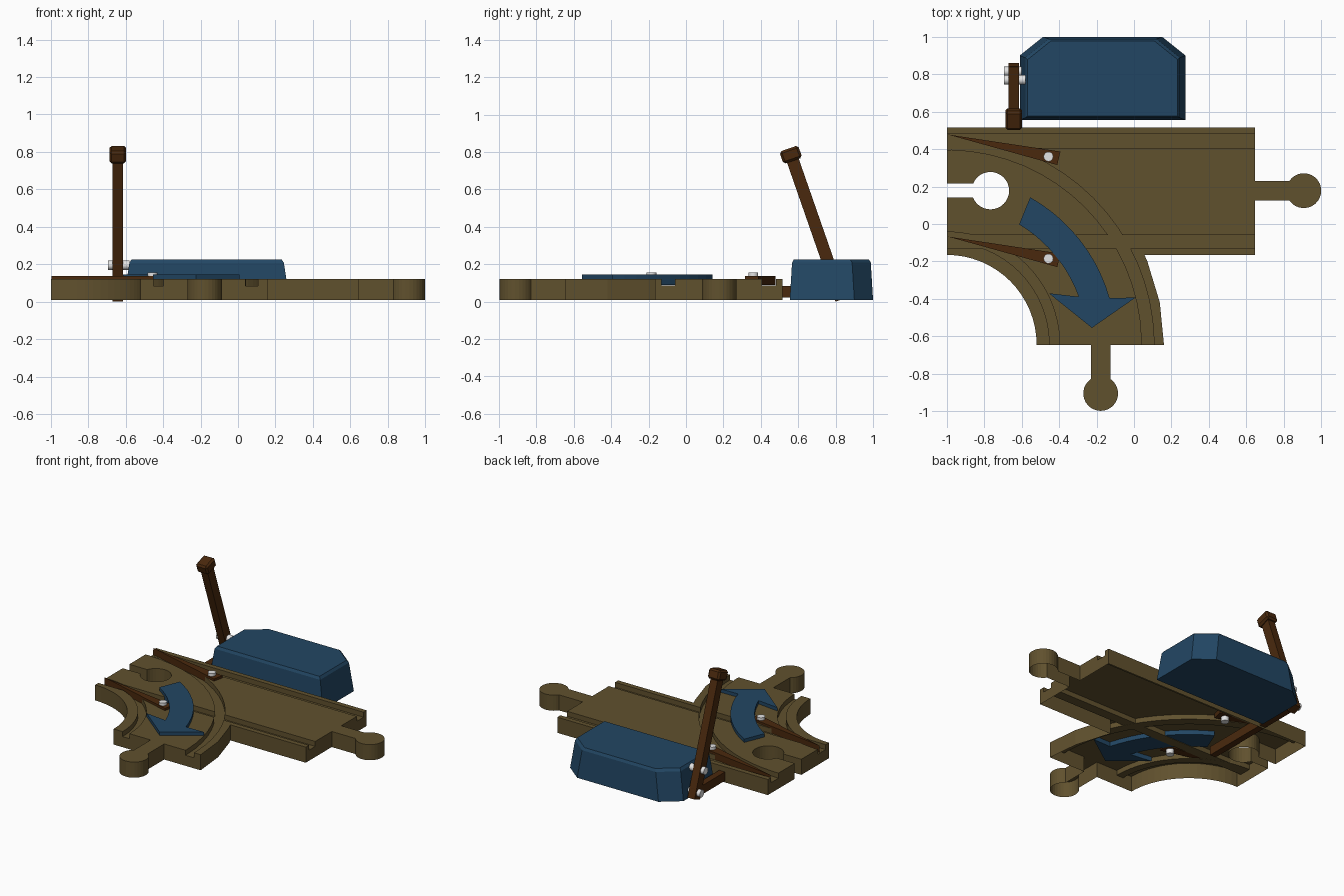
import bpy, bmesh
from math import sin, cos, asin, radians, degrees
from mathutils import Matrix

if "Cube" in bpy.data.objects:
    bpy.data.objects.remove(bpy.data.objects["Cube"])


def material(name, rgb):
    m = bpy.data.materials.new(name)
    m.diffuse_color = (*rgb, 1)
    m.use_nodes = True
    m.node_tree.nodes["Principled BSDF"].inputs["Base Color"].default_value = m.diffuse_color
    return m


TAN = material("tan track", (0.118, 0.082, 0.027))
BLUE = material("blue", (0.016, 0.062, 0.126))
BROWN = material("dark brown", (0.068, 0.022, 0.004))
WHITE = material("white metal", (0.78, 0.78, 0.78))


def finish(name, bm, mat):
    bmesh.ops.recalc_face_normals(bm, faces=bm.faces)
    me = bpy.data.meshes.new(name)
    bm.to_mesh(me)
    bm.free()
    me.materials.append(mat)
    ob = bpy.data.objects.new(name, me)
    bpy.context.collection.objects.link(ob)
    return ob


def loft(name, rings, mat):
    """Closed solid through rings of equal point count."""
    bm = bmesh.new()
    vs = [[bm.verts.new(p) for p in r] for r in rings]
    n = len(vs[0])
    for a, b in zip(vs, vs[1:]):
        for i in range(n):
            j = (i + 1) % n
            bm.faces.new((a[i], a[j], b[j], b[i]))
    bm.faces.new(vs[0][::-1])
    bm.faces.new(vs[-1])
    return finish(name, bm, mat)


def prism(name, pts, z0, z1, mat):
    return loft(name, [[(x, y, z) for x, y in pts] for z in (z0, z1)], mat)


def box(name, size, centre, mat, tilt=0, bevel=0):
    bm = bmesh.new()
    bmesh.ops.create_cube(bm, size=1, matrix=Matrix.Diagonal((*size, 1)))
    if bevel:
        bmesh.ops.bevel(bm, geom=bm.edges[:], offset=bevel, segments=1, affect='EDGES')
    bm.transform(Matrix.Translation(centre) @ Matrix.Rotation(tilt, 4, 'X'))
    return finish(name, bm, mat)


def bolt(name, r, length, centre, axis='Z'):
    bm = bmesh.new()
    bmesh.ops.create_cone(bm, cap_ends=True, segments=16, radius1=r, radius2=r, depth=length)
    rot = Matrix.Rotation(radians(90), 4, 'Y') if axis == 'X' else Matrix()
    bm.transform(Matrix.Translation(centre) @ rot)
    ob = finish(name, bm, WHITE)
    bpy.context.view_layer.objects.active = ob
    ob.select_set(True)
    bpy.ops.object.shade_smooth_by_angle(angle=radians(40))
    ob.select_set(False)


def arc(cx, cy, r, a0, a1, n):
    out = []
    for i in range(n + 1):
        a = radians(a0 + (a1 - a0) * i / n)
        out.append((cx + r * cos(a), cy + r * sin(a)))
    return out


# Track outline, with two round pegs and a keyhole socket
CX, CY = -1.0, -0.645          # centre of the curved branch
neck = degrees(asin(0.053 / 0.093))
slot = degrees(asin(0.037 / 0.1))
outline = arc(CX, CY, 0.48, 90, 0, 16)
outline += [(-0.231, CY)] + arc(-0.178, -0.905, 0.093, 90 + neck, 450 - neck, 24) + [(-0.125, CY)]
outline += arc(CX, CY, 1.16, 0, 22.5, 2) + [(0.056, -0.165), (0.645, -0.165)]
outline += [(0.645, 0.125)] + arc(0.907, 0.178, 0.093, 180 + neck, 540 - neck, 24) + [(0.645, 0.231)]
outline += [(0.645, 0.515), (-1, 0.515), (-1, 0.215)]
outline += arc(-0.767, 0.178, 0.1, 180 - slot, slot - 180, 28) + [(-1, 0.141)]
track = prism("track", outline, 0.01, 0.12, TAN)

# Wheel grooves cut along the straight and the curve
cutters = []
for y0, y1 in ((0.405, 0.48), (-0.13, -0.06)):
    cutters.append(prism("groove_cutter", [(-1.1, y0), (0.7, y0), (0.7, y1), (-1.1, y1)], 0.085, 0.2, TAN))
for r0, r1 in ((0.55, 0.603), (1.042, 1.107)):
    pts = arc(CX, CY, r0, -4, 94, 18) + arc(CX, CY, r1, 94, -4, 18)
    cutters.append(prism("groove_cutter", pts, 0.0845, 0.21, TAN))
bpy.context.view_layer.objects.active = track
for c in cutters:
    mod = track.modifiers.new("groove", 'BOOLEAN')
    mod.operation, mod.solver, mod.object = 'DIFFERENCE', 'EXACT', c
    bpy.ops.object.modifier_apply(modifier=mod.name)
for c in cutters:
    bpy.data.objects.remove(c)

# The moulded track is open underneath
bm = bmesh.new()
bm.from_mesh(track.data)
under = [f for f in bm.faces if f.normal.z < -0.9 and f.calc_center_median().z < 0.02]
bmesh.ops.delete(bm, geom=under, context='FACES')
bm.to_mesh(track.data)
bm.free()

# Switch blades with their pivot screws
for side, dy in (("back", 0), ("front", -0.545)):
    blade = [(-0.995, 0.478 + dy), (-0.41, 0.315 + dy), (-0.393, 0.387 + dy)]
    prism(side + "_switch_blade", blade, 0.088, 0.136, BROWN)
    bolt(side + "_blade_screw", 0.026, 0.1, (-0.457, 0.36 + dy, 0.105))

# Curved direction arrow
arrow = arc(CX, CY, 0.905, 16, 60.5, 10) + arc(CX, CY, 0.75, 59, 20, 10)
arrow += [(-0.455, -0.37), (-0.225, -0.555), (0.008, -0.393)]
prism("direction_arrow", arrow, 0.088, 0.144, BLUE)


# Housing: chamfered back corners, drafted sides, bevelled top
def housing_ring(z, ix, iy):
    x0, x1, y0, y1 = -0.61 + ix, 0.275 - ix, 0.555 + iy, 1.0 - iy
    return [(x0, y0, z), (x1, y0, z), (x1, y1 - 0.1, z), (x1 - 0.125, y1, z),
            (x0 + 0.125, y1, z), (x0, y1 - 0.1, z)]


loft("housing", [housing_ring(0.01, 0, 0), housing_ring(0.208, 0.03, 0.012),
                 housing_ring(0.226, 0.042, 0.022)], BLUE)

# Lever, knob, push rod and the bolts joining them
TILT = radians(19.2)


def on_lever(d):
    return (-0.642, 0.83 - d * sin(TILT), 0.011 + d * cos(TILT))


box("lever", (0.055, 0.066, 0.79), on_lever(0.395), BROWN, TILT)
box("lever_knob", (0.09, 0.106, 0.07), on_lever(0.82), BROWN, TILT, 0.012)
box("push_rod", (0.046, 0.82, 0.062), (-0.642, 0.43, 0.053), BROWN)
bolt("lever_pivot_bolt", 0.025, 0.115, (-0.637, 0.77, 0.195), 'X')
bolt("push_rod_bolt", 0.025, 0.1, (-0.645, 0.815, 0.053), 'X')
